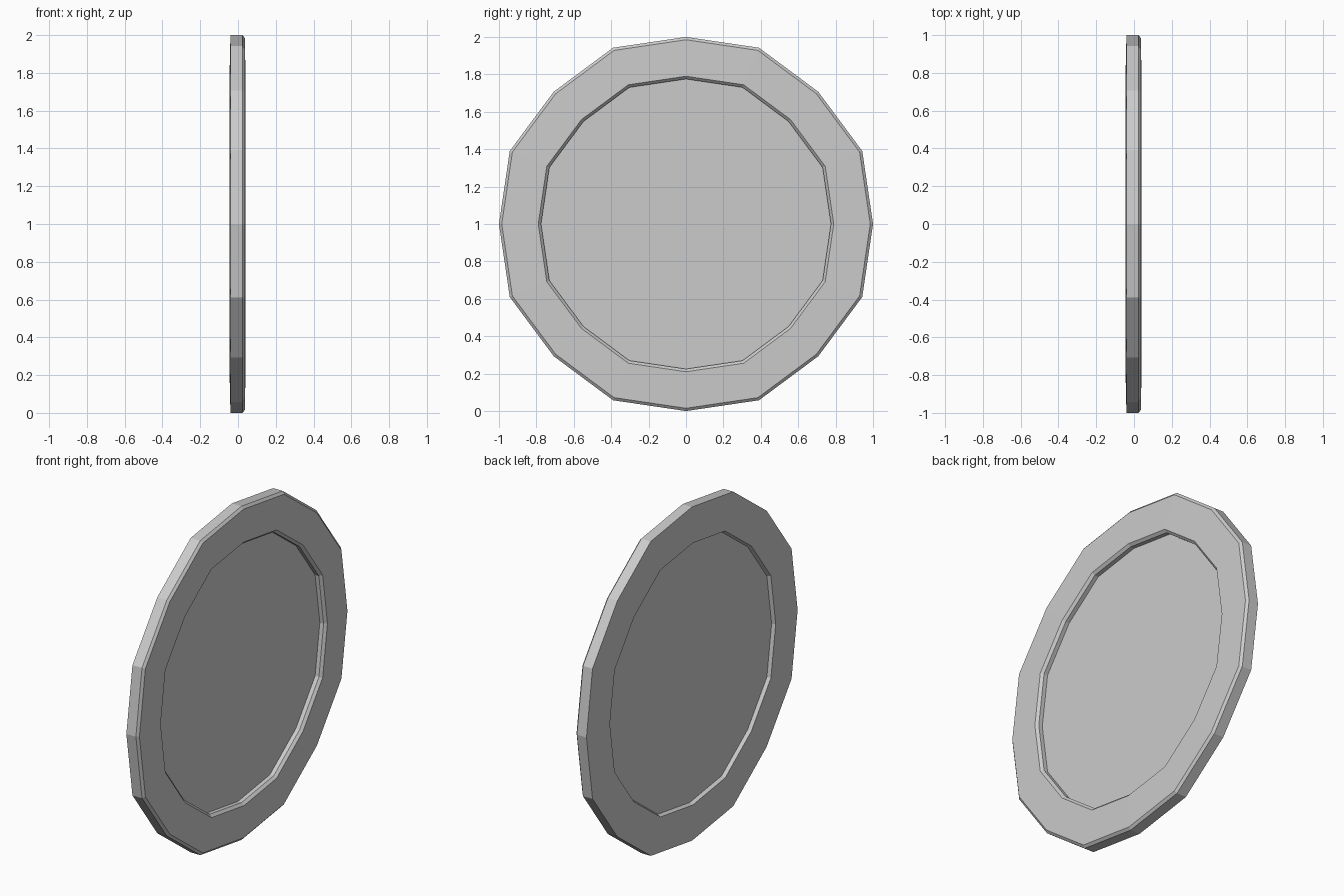
import bpy, bmesh
from math import sin, cos, pi

if "Cube" in bpy.data.objects:
    bpy.data.objects.remove(bpy.data.objects["Cube"])

SEGMENTS = 16
# (x, radius) rings from the centre of the front panel, over the rim, to the back panel
PROFILE = [
    (0.0, 0.775), (0.025, 0.775), (0.04, 0.79),   # front recess wall and chamfer
    (0.036, 0.985), (0.023, 1.0),                  # rim face and outer chamfer
    (-0.04, 1.0), (-0.045, 0.785),                 # outer edge and back rim face
    (-0.025, 0.775),                               # back recess wall
]

bm = bmesh.new()
rings = []
for x, r in PROFILE:
    ring = []
    for i in range(SEGMENTS):
        a = 2 * pi * i / SEGMENTS
        k = r * (1.02 if i % 2 else 1.0)           # alternate corners sit slightly further out
        ring.append(bm.verts.new((x, k * sin(a), 1 + k * cos(a))))
    rings.append(ring)

# Rim surfaces
for a, b in zip(rings, rings[1:]):
    for i in range(SEGMENTS):
        j = (i + 1) % SEGMENTS
        bm.faces.new((a[i], a[j], b[j], b[i]))

# Front and back panels
bm.faces.new(rings[0])
bm.faces.new(rings[-1])
bmesh.ops.recalc_face_normals(bm, faces=bm.faces)

mesh = bpy.data.meshes.new("rimmed_disc")
bm.to_mesh(mesh)
bm.free()
bpy.context.collection.objects.link(bpy.data.objects.new("rimmed_disc", mesh))
